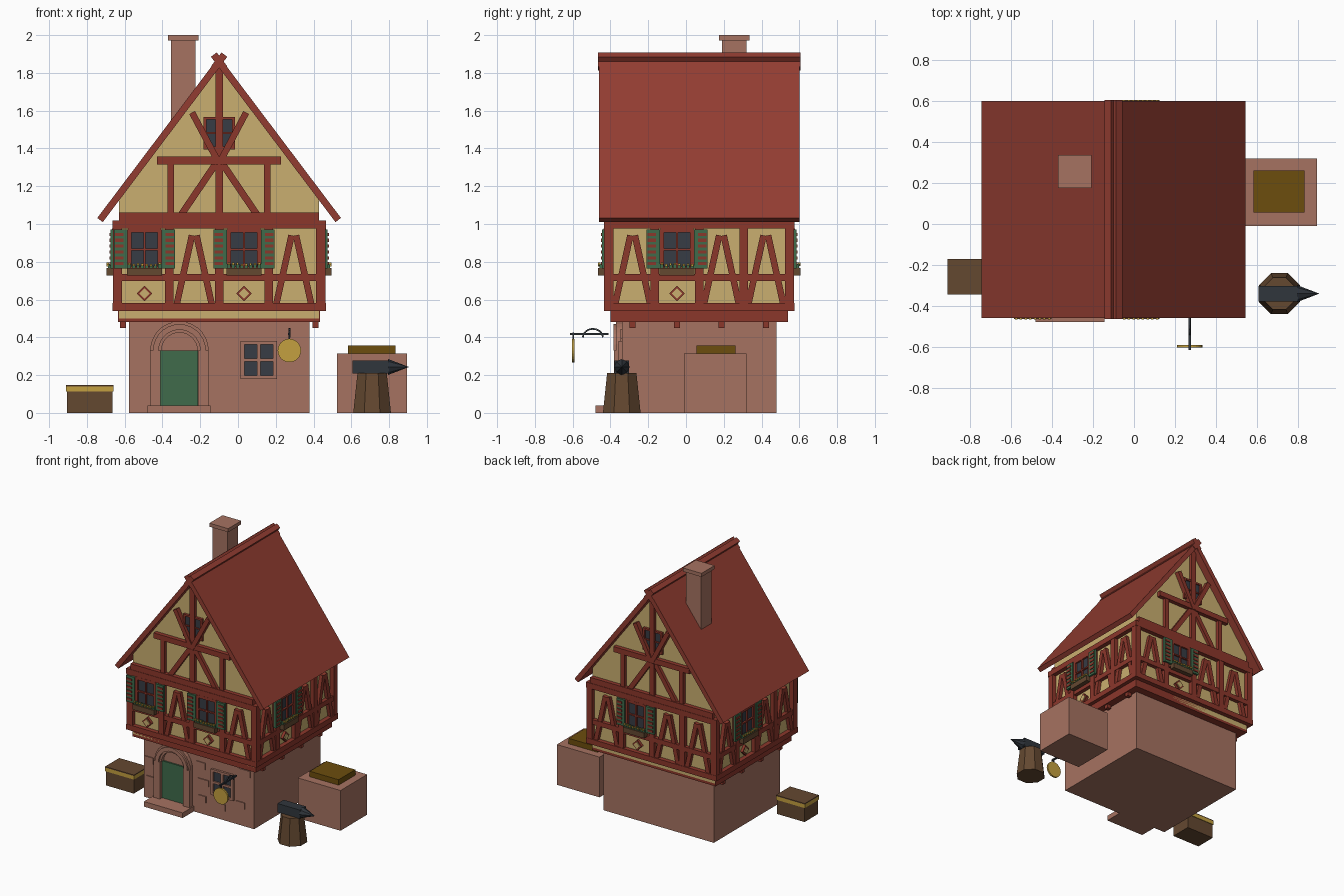
import bpy, bmesh, random
from math import pi, sin, cos, atan2, hypot
from mathutils import Matrix, Vector

random.seed(4)
cube = bpy.data.objects.get("Cube")
if cube:
    bpy.data.objects.remove(cube, do_unlink=True)


def material(name, *rgb):
    m = bpy.data.materials.new(name)
    m.use_nodes = True
    m.diffuse_color = (*rgb, 1)
    m.node_tree.nodes["Principled BSDF"].inputs["Base Color"].default_value = (*rgb, 1)
    return m


STONE = material("pink stone", .38, .17, .12)
TIMBER = material("red timber", .26, .038, .024)
ROOF = material("roof red", .29, .046, .031)
PLASTER = material("cream plaster", .59, .43, .16)
GREEN = material("green paint", .05, .145, .07)
GLASS = material("dark glass", .038, .045, .058)
IRON = material("iron", .03, .037, .046)
WOOD = material("brown wood", .127, .065, .03)
GOLD = material("gold", .55, .35, .05)
OLIVE = material("dark gold", .15, .075, .004)

WORLD = Matrix.Identity(4)
HOUSE = Matrix.Translation((-.10, .07, 0))
parts = {}


def mesh(name, mat):
    if name not in parts:
        parts[name] = (bmesh.new(), mat)
    return parts[name][0]


def box(name, mat, x, y, z, M=WORLD, rot=None):
    """Box from (low, high) ranges, optionally rotated about its centre."""
    centre = Vector([(a + b) / 2 for a, b in (x, y, z)])
    size = [b - a for a, b in (x, y, z)]
    T = M @ Matrix.Translation(centre) @ (rot or WORLD) @ Matrix.Diagonal((*size, 1))
    bmesh.ops.create_cube(mesh(name, mat), size=1, matrix=T)


def beam(name, mat, p, q, width, y, M=WORLD):
    """Straight bar between two (x, z) points."""
    dx, dz = q[0] - p[0], q[1] - p[1]
    cx, cz, h = (p[0] + q[0]) / 2, (p[1] + q[1]) / 2, hypot(dx, dz) / 2
    box(name, mat, (cx - h, cx + h), y, (cz - width / 2, cz + width / 2), M,
        Matrix.Rotation(-atan2(dz, dx), 4, 'Y'))


def prism(name, mat, outline, y, M=WORLD):
    """Extrude an (x, z) outline along y."""
    bm = mesh(name, mat)
    face = bm.faces.new([bm.verts.new(M @ Vector((a, y[0], b))) for a, b in outline])
    ext = bmesh.ops.extrude_face_region(bm, geom=[face])
    verts = [v for v in ext["geom"] if isinstance(v, bmesh.types.BMVert)]
    bmesh.ops.translate(bm, verts=verts, vec=M.to_3x3() @ Vector((0, y[1] - y[0], 0)))


def cone(name, mat, r1, r2, depth, loc, sides, rot=WORLD):
    bmesh.ops.create_cone(mesh(name, mat), cap_ends=True, segments=sides, radius1=r1,
                          radius2=r2, depth=depth, matrix=Matrix.Translation(loc) @ rot)


def around(c, h):
    return (c - h, c + h)


# Stone ground floor with a few raised blocks
box("stone_base", STONE, around(0, .4775), around(0, .41), (0, .5), HOUSE)
for x, z in [(-.53, .3), (-.52, .15), (-.08, .38), (-.07, .12), (.1, .1), (.26, .16), (.3, .42), (-.06, .25)]:
    w = random.uniform(.03, .05)
    box("wall_stones", STONE, around(x, w), (-.347, -.33), around(z, .025))

# Doorway: step, jambs, arch and leaf
box("door_step", STONE, (-.48, -.145), (-.478, -.34), (0, .04))
box("door", GREEN, (-.41, -.213), (-.352, -.33), (.04, .33))
for side in (-1, 1):
    box("door_jambs", STONE, around(-.31 + side * .128, .027), (-.38, -.33), (.04, .33))
arc = [pi * i / 14 for i in range(15)]
for outer, inner, front in ((.155, .095, -.37), (.14, .11, -.385)):
    ring = [(-.31 + outer * cos(a), .33 + outer * sin(a)) for a in arc]
    ring += [(-.31 + inner * cos(a), .33 + inner * sin(a)) for a in reversed(arc)]
    prism("door_arch", STONE, ring, (front, -.33))

# Ground floor window
box("ground_window_glass", GLASS, (.03, .19), (-.346, -.33), (.195, .365))
for x in (.024, .11, .196):
    box("ground_window_frame", STONE, around(x, .01), (-.358, -.33), (.18, .38))
for z in (.188, .28, .372):
    box("ground_window_frame", STONE, (.015, .205), (-.356, -.33), around(z, .009))

# Upper floor core and gable body
box("upper_plaster", PLASTER, around(0, .53), around(0, .47), (.5, 1.03), HOUSE)
prism("gable_plaster", PLASTER, [(-.53, 1.02), (.53, 1.02), (.53, 1.14), (0, 1.84), (-.53, 1.14)],
      (-.47, .47), HOUSE)
box("sill_beam", TIMBER, around(0, .535), around(0, .47), (.48, .545), HOUSE)
for sx in (-1, 1):
    for i in range(4):
        box("joist_ends", TIMBER, around(sx * .51, .016), around((i - 1.5) * .235, .016), (.45, .49), HOUSE)


def window(side, u, d, M):
    """Shuttered window with flower box and a diamond panel below."""
    box(side + "_window_glass", GLASS, around(u, .085), (-d + .012, -d + .04), (.765, .965), M)
    for k in (-1, 0, 1):
        t = .011 if k else .005
        box(side + "_window_frame", TIMBER, around(u + k * .08, t), (-d - .002, -d + .03), (.755, .972), M)
        box(side + "_window_frame", TIMBER, around(u, .088), (-d - .001, -d + .03), around(.865 + k * .1, t), M)
    for s in (-1, 1):
        c = u + s * .126
        box(side + "_shutters", GREEN, around(c, .036), (-d - .01, -d + .01), (.765, .97), M)
        for i in range(6):
            box(side + "_shutter_slats", TIMBER, around(c + s * .008, .022), (-d - .016, -d),
                around(.79 + i * .031, .008), M)
    box(side + "_flower_box", WOOD, around(u, .092), (-d - .03, -d + .01), (.727, .768), M)
    for i in range(8):
        c, h = u - .08 + i * .023, random.uniform(.004, .014)
        box(side + "_leaves", GREEN, around(c, .009), (-d - .022, -d), (.765, .775 + h), M)
        box(side + "_flowers", (GOLD, TIMBER)[0], around(c, .006), (-d - .031, -d - .018),
            around(.777 + h, .006), M)
    tilt = Matrix.Rotation(pi / 4, 4, 'Y')
    box(side + "_diamond", TIMBER, around(u, .029), (-d + .015, -d + .04), around(.632, .029), M, tilt)
    box(side + "_diamond_panel", PLASTER, around(u, .019), (-d + .009, -d + .03), around(.632, .019), M, tilt)


def wall(side, angle, w, d, pitch, pattern):
    """Half-timbered wall: W is a window bay, A is a braced bay."""
    M = HOUSE @ Matrix.Rotation(angle, 4, 'Z')
    name, y = side + "_timbers", (-d + .005, -d + .05)
    box(name, TIMBER, around(0, w), (-d, -d + .05), (.54, .582), M)
    box(name, TIMBER, around(0, w), (-d, -d + .05), (.975, 1.018), M)
    box(name, TIMBER, around(0, w - .01), y, (.697, .735), M)
    for s in (-1, 1):
        box(name, TIMBER, around(s * (w - .027), .025), (-d + .003, -d + .05), (.55, 1.0), M)
    for i in (-1, 0, 1):
        box(name, TIMBER, around(i * pitch, .022), (-d + .003, -d + .05), (.55, 1.0), M)
    for i, kind in enumerate(pattern):
        u = (i - 1.5) * pitch
        if kind == "W":
            window(side, u, d, M)
            continue
        for s in (-1, 1):
            beam(name, TIMBER, (u + s * .096, .56), (u + s * .012, .94), .034, (-d + .008, -d + .05), M)


wall("front", 0, .565, .505, .2635, "WAWA")
wall("left", pi / 2, .505, .565, .235, "AWAA")
wall("back", pi, .565, .505, .2635, "AWAA")
wall("right", -pi / 2, .505, .565, .235, "AWAA")

# Gable framing on both ends
for side, angle in (("front", 0), ("back", pi)):
    M = HOUSE @ Matrix.Rotation(angle, 4, 'Z')
    name, y = side + "_gable_timbers", (-.497, -.46)
    box(name, TIMBER, around(0, .53), (-.502, -.46), (1.012, 1.062), M)
    box(name, TIMBER, around(0, .328), (-.502, -.46), (1.315, 1.357), M)
    box(name, TIMBER, around(0, .02), y, (1.05, 1.84), M)
    for s in (-1, 1):
        box(name, TIMBER, around(s * .255, .017), y, (1.05, 1.33), M)
        beam(name, TIMBER, (0, 1.345), (s * .2, 1.05), .036, (-.493, -.46), M)
        beam(name, TIMBER, (0, 1.32), (s * .143, 1.59), .034, (-.506, -.46), M)
        box(side + "_gable_window_frame", TIMBER, around(s * .075, .008), (-.49, -.46), (1.395, 1.567), M)
        box(side + "_gable_window_frame", TIMBER, around(0, .082), (-.49, -.46), around(1.481 + s * .079, .007), M)
    box(side + "_gable_window_frame", TIMBER, around(0, .08), (-.488, -.46), around(1.481, .005), M)
    box(side + "_gable_window_glass", GLASS, around(0, .075), (-.48, -.46), (1.4, 1.56), M)

# Roof and ridge caps
prism("roof", ROOF, [(-.645, 1.032), (0, 1.887), (.645, 1.032), (.616, 1.01), (0, 1.827), (-.616, 1.01)],
      (-.53, .53), HOUSE)
for s in (-1, 1):
    box("ridge_caps", ROOF, around(0, .046), around(0, .535), around(1.86, .019), HOUSE,
        Matrix.Rotation(s * .92, 4, 'Y'))

# Chimney
box("chimney", STONE, (-.355, -.225), (.19, .32), (1.35, 1.98))
box("chimney_cap", STONE, (-.37, -.208), (.175, .337), (1.972, 2.0))

# Hanging sign on a scrolled iron arm
box("sign_arm", IRON, around(.272, .006), (-.615, -.41), around(.418, .006))
SIDE = Matrix.Translation((.272, 0, 0)) @ Matrix.Rotation(pi / 2, 4, 'Z')
curl = [(-.493 + .053 * cos(pi * i / 8), .4 + .045 * sin(pi * i / 8)) for i in range(9)]
for p, q in zip(curl, curl[1:]):
    beam("sign_scroll", IRON, p, q, .009, around(0, .005), SIDE)
box("sign_hook", IRON, around(.272, .004), around(-.597, .004), (.385, .425))
cone("sign_disc", GOLD, .062, .062, .014, (.272, -.597, .33), 24, Matrix.Rotation(pi / 2, 4, 'X'))

# Anvil on its stump
cone("stump", WOOD, .108, .084, .21, (.71, -.34, .105), 8, Matrix.Rotation(pi / 8, 4, 'Z'))
box("anvil_body", IRON, (.607, .8), around(-.34, .038), (.208, .277))
cone("anvil_horn", IRON, .042, 0, .11, (.85, -.34, .243), 8, Matrix.Rotation(pi / 2, 4, 'Y'))

# Stone hearth with a dark gold bed
box("hearth", STONE, (.525, .895), (-.01, .32), (0, .315))
box("hearth_bed", OLIVE, (.583, .833), (.055, .262), (.31, .358))

# Chest
box("chest", WOOD, (-.905, -.665), (-.34, -.175), (0, .115))
box("chest_band", GOLD, (-.91, -.66), (-.345, -.17), (.112, .14))
box("chest_lid", WOOD, (-.91, -.66), (-.345, -.17), (.14, .148))

# Turn every collected part into an object
for name, (bm, mat) in parts.items():
    bmesh.ops.recalc_face_normals(bm, faces=bm.faces)
    data = bpy.data.meshes.new(name)
    bm.to_mesh(data)
    bm.free()
    data.materials.append(mat)
    bpy.context.collection.objects.link(bpy.data.objects.new(name, data))
